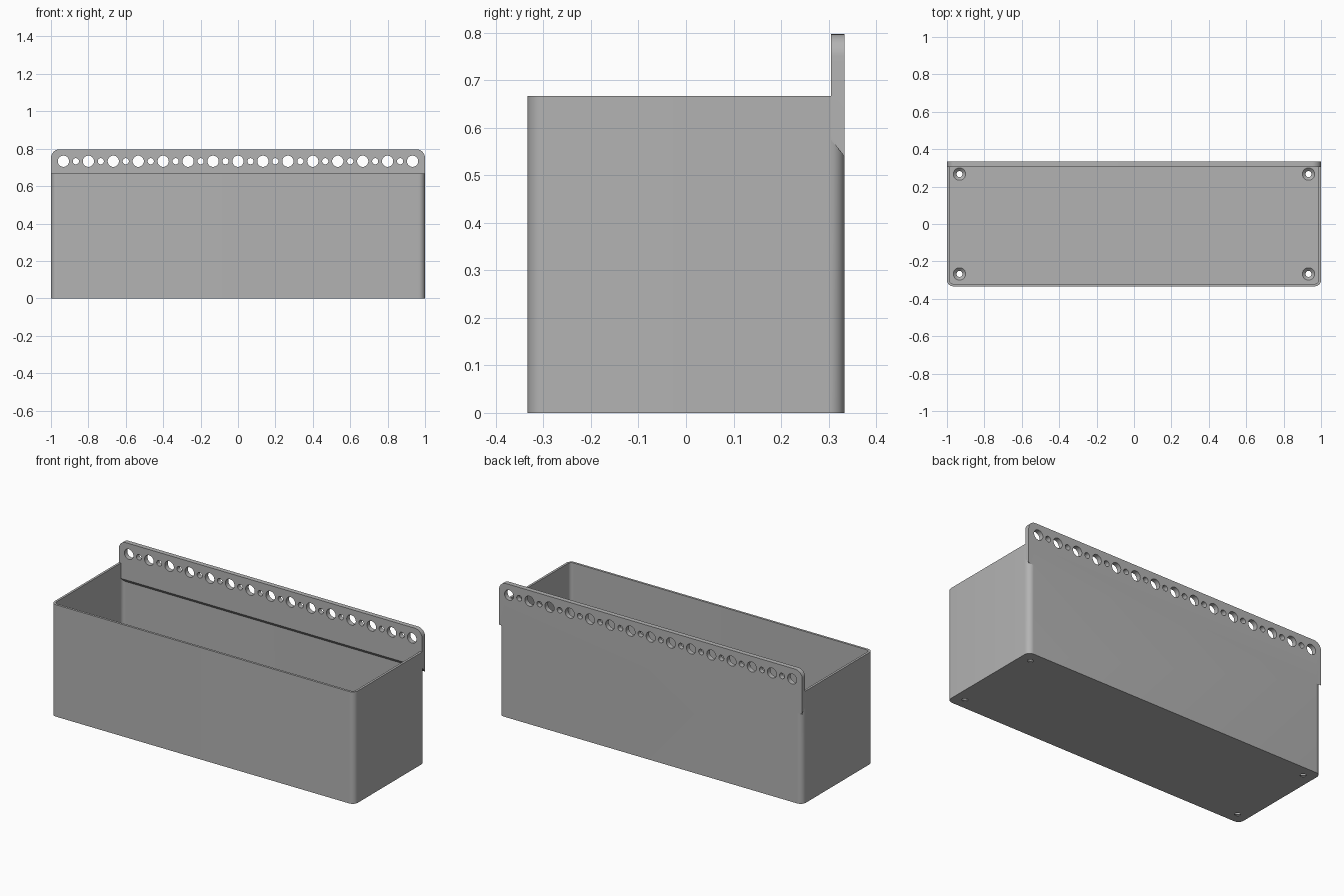
import bpy, bmesh, math

if "Cube" in bpy.data.objects:
    bpy.data.objects.remove(bpy.data.objects["Cube"], do_unlink=True)

W, D, H = 1.0, 0.3333, 0.667      # half width, half depth, bin height
WALL, FLOOR, CORNER = 0.0135, 0.02, 0.034
PLATE_FRONT, PLATE_TOP = 0.305, 0.797

grey = bpy.data.materials.new("plain grey")
grey.use_nodes = True
grey.diffuse_color = (0.45, 0.45, 0.45, 1)
grey.node_tree.nodes["Principled BSDF"].inputs["Base Color"].default_value = (0.45, 0.45, 0.45, 1)


def rounded_outline(x0, x1, y0, y1, radii, steps=10):
    """Rounded rectangle, counter-clockwise; radii from lower left."""
    corners = [(x0, y0, 1, 1), (x1, y0, -1, 1), (x1, y1, -1, -1), (x0, y1, 1, -1)]
    points = []
    for i, ((x, y, sx, sy), r) in enumerate(zip(corners, radii)):
        if r == 0:
            points.append((x, y))
            continue
        for k in range(steps + 1):
            a = math.pi + (i + k / steps) * math.pi / 2
            points.append((x + sx * r + r * math.cos(a), y + sy * r + r * math.sin(a)))
    return points


def loft(name, rings):
    """Solid through equal rings of 3D points, capped at both ends."""
    bm = bmesh.new()
    loops = [[bm.verts.new(p) for p in ring] for ring in rings]
    n = len(loops[0])
    for a, b in zip(loops, loops[1:]):
        for i in range(n):
            j = (i + 1) % n
            bm.faces.new((a[i], a[j], b[j], b[i]))
    bm.faces.new(loops[0][::-1])
    bm.faces.new(loops[-1])
    bmesh.ops.recalc_face_normals(bm, faces=bm.faces)
    mesh = bpy.data.meshes.new(name)
    bm.to_mesh(mesh)
    bm.free()
    mesh.materials.append(grey)
    obj = bpy.data.objects.new(name, mesh)
    bpy.context.collection.objects.link(obj)
    return obj


def circle(x, y, r, n=32):
    return [(x + r * math.cos(math.tau * i / n), y + r * math.sin(math.tau * i / n)) for i in range(n)]


def combine(target, other, operation):
    """Boolean the other solid into the target, then discard it."""
    other.hide_render = True
    mod = target.modifiers.new(operation.lower(), "BOOLEAN")
    mod.operation, mod.solver, mod.object = operation, "EXACT", other
    bpy.context.view_layer.objects.active = target
    bpy.ops.object.modifier_apply(modifier=mod.name)
    bpy.data.objects.remove(other, do_unlink=True)


# Bin shell: rounded box hollowed from the top
outer = rounded_outline(-W, W, -D, D, [CORNER] * 4)
storage_bin = loft("storage_bin", [[(x, y, z) for x, y in outer] for z in (0, H)])
inner = rounded_outline(-W + WALL, W - WALL, -D + WALL, D - WALL, [CORNER - WALL] * 4)
cavity = loft("cavity_cutter", [[(x, y, z) for x, y in inner] for z in (FLOOR, 1)])
combine(storage_bin, cavity, "DIFFERENCE")

# Mounting plate: rounded top corners, sloping underside
profile = rounded_outline(-W, W, 0.575, PLATE_TOP, [0, 0, 0.047, 0.047])
plate = loft("mounting_plate", [
    [(x, PLATE_FRONT, z) for x, z in profile],
    [(x, D, 0.54 if z < 0.58 else z) for x, z in profile]])
combine(storage_bin, plate, "UNION")

# Row of alternating large and small holes along the plate
for i in range(29):
    ring = circle((i - 14) / 15, 0.733, 0.0165 if i % 2 else 0.03)
    hole = loft("plate_hole", [[(x, y, z) for x, z in ring] for y in (0.25, 0.4)])
    combine(storage_bin, hole, "DIFFERENCE")

# Countersunk screw holes in the floor
for sx in (-1, 1):
    for sy in (-1, 1):
        levels = [(-0.02, 0.016), (0.004, 0.016), (FLOOR, 0.033), (0.04, 0.033)]
        screw = loft("screw_hole", [[(x, y, z) for x, y in circle(sx * 0.933, sy * 0.267, r)]
                                    for z, r in levels])
        combine(storage_bin, screw, "DIFFERENCE")

bpy.ops.object.select_all(action="DESELECT")
storage_bin.select_set(True)
bpy.context.view_layer.objects.active = storage_bin
bpy.ops.object.shade_smooth_by_angle(angle=math.radians(30))
